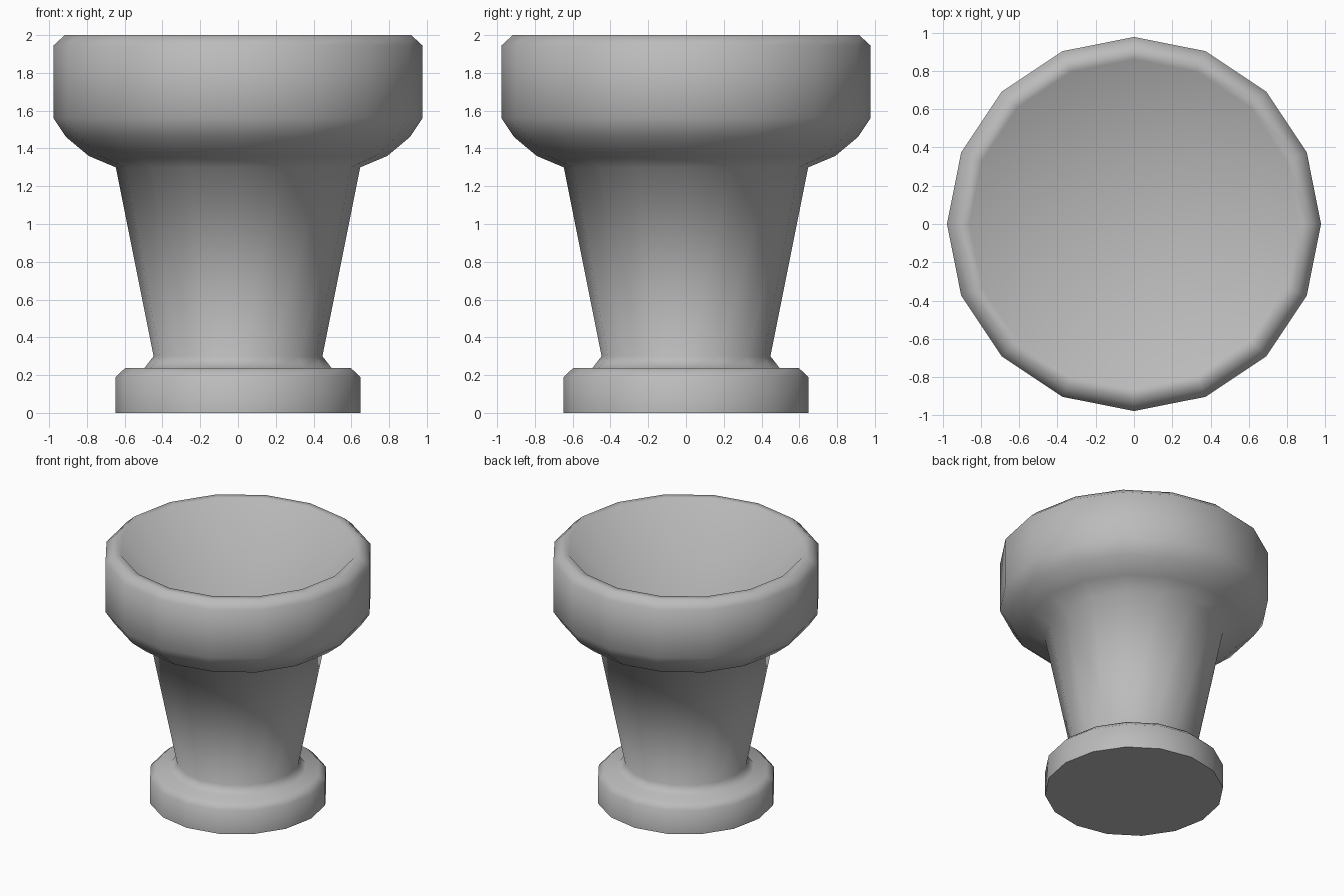
import bpy, bmesh
from math import cos, sin, tau, radians

if "Cube" in bpy.data.objects:
    bpy.data.objects.remove(bpy.data.objects["Cube"])

SIDES = 16


def lathe(name, profile):
    """Revolve a list of (radius, z) points; radius 0 closes with a pole."""
    bm = bmesh.new()
    rings = []
    for r, z in profile:
        if r == 0:
            rings.append([bm.verts.new((0, 0, z))] * SIDES)
        else:
            rings.append([bm.verts.new((r * cos(tau * i / SIDES), r * sin(tau * i / SIDES), z))
                          for i in range(SIDES)])
    for low, high in zip(rings, rings[1:]):
        for i in range(SIDES):
            j = (i + 1) % SIDES
            corners = list(dict.fromkeys([low[i], low[j], high[j], high[i]]))
            bm.faces.new(corners)
    bmesh.ops.recalc_face_normals(bm, faces=bm.faces)
    mesh = bpy.data.meshes.new(name)
    bm.to_mesh(mesh)
    bm.free()
    obj = bpy.data.objects.new(name, mesh)
    bpy.context.collection.objects.link(obj)
    bpy.ops.object.select_all(action='DESELECT')
    obj.select_set(True)
    bpy.context.view_layer.objects.active = obj
    bpy.ops.object.shade_smooth_by_angle(angle=radians(75))
    mat = bpy.data.materials.new("grey")
    mat.diffuse_color = (0.5, 0.5, 0.5, 1)
    mat.use_nodes = True
    mat.node_tree.nodes["Principled BSDF"].inputs["Base Color"].default_value = mat.diffuse_color
    mesh.materials.append(mat)
    return obj


# Foot with bevelled top, and small collar leading into the stem
foot = [(0, 0), (0.648, 0), (0.648, 0.19), (0.597, 0.238), (0.495, 0.238)]
# Flaring stem
stem = [(0.447, 0.30), (0.647, 1.30)]
# Outside of the cup up to the flat rim
cup_outside = [(0.79, 1.36), (0.91, 1.46), (0.977, 1.56), (0.977, 1.945), (0.917, 2.0)]
# Conical hollow inside the cup
cup_inside = [(0.86, 2.0), (0, 1.0)]

lathe("goblet", foot + stem + cup_outside + cup_inside)
